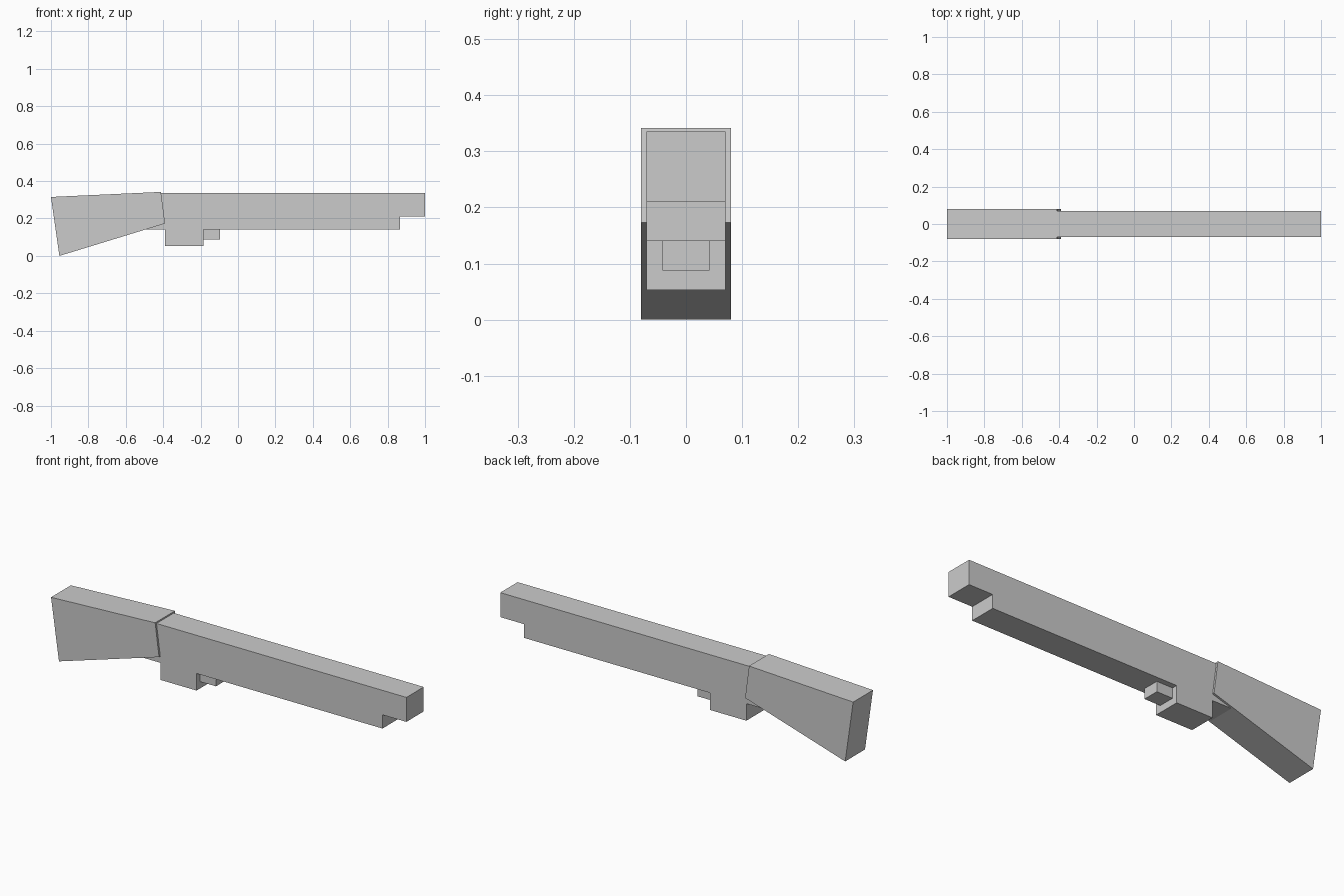
import bpy
import bmesh

if "Cube" in bpy.data.objects:
    bpy.data.objects.remove(bpy.data.objects["Cube"])


def extrude_profile(name, points, half_width):
    """Extrude an x-z outline symmetrically across y."""
    bm = bmesh.new()
    face = bm.faces.new([bm.verts.new((x, -half_width, z)) for x, z in points])
    moved = bmesh.ops.extrude_face_region(bm, geom=[face])["geom"]
    verts = [g for g in moved if isinstance(g, bmesh.types.BMVert)]
    bmesh.ops.translate(bm, verts=verts, vec=(0, 2 * half_width, 0))
    bmesh.ops.recalc_face_normals(bm, faces=bm.faces)
    mesh = bpy.data.meshes.new(name)
    bm.to_mesh(mesh)
    bm.free()
    obj = bpy.data.objects.new(name, mesh)
    bpy.context.collection.objects.link(obj)
    return obj


# Tapered shoulder stock
extrude_profile("stock", [(-1, 0.315), (-0.955, 0), (-0.39, 0.173), (-0.412, 0.342)], 0.08)

# Receiver, barrel and lower block in one outline, with a stepped muzzle
extrude_profile("body", [
    (-0.51, 0.14), (-0.39, 0.14), (-0.39, 0.053), (-0.185, 0.053), (-0.185, 0.14),
    (0.865, 0.14), (0.865, 0.21), (1, 0.21), (1, 0.335), (-0.51, 0.335)], 0.07)

# Narrow block in front of the lower block
extrude_profile("trigger_block", [
    (-0.185, 0.088), (-0.095, 0.088), (-0.095, 0.14), (-0.185, 0.14)], 0.042)
